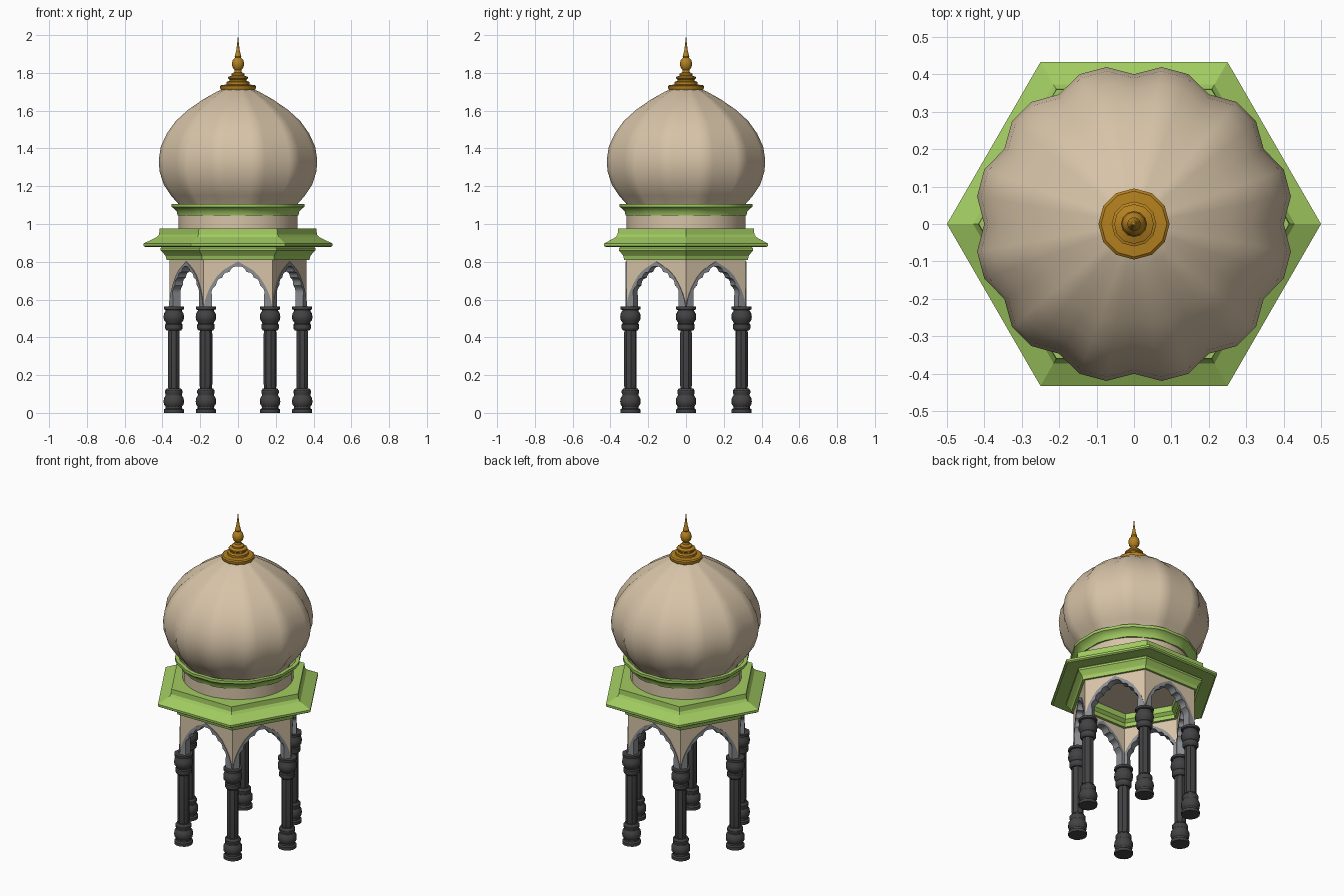
import bpy, bmesh, math
from mathutils import Vector

if "Cube" in bpy.data.objects:
    bpy.data.objects.remove(bpy.data.objects["Cube"])

def material(name, rgb):
    m = bpy.data.materials.new(name)
    m.diffuse_color = (*rgb, 1)
    m.use_nodes = True
    m.node_tree.nodes["Principled BSDF"].inputs["Base Color"].default_value = m.diffuse_color
    return m

SAND = material("sandstone", (0.68, 0.55, 0.39))
GREEN = material("green_trim", (0.36, 0.60, 0.12))
GREY = material("arch_grey", (0.26, 0.27, 0.29))
DARK = material("column_dark_grey", (0.055, 0.055, 0.058))
GOLD = material("finial_gold", (0.46, 0.22, 0.014))

def finish(name, bm, mat, angle=32):
    bmesh.ops.remove_doubles(bm, verts=bm.verts, dist=1e-5)
    bmesh.ops.recalc_face_normals(bm, faces=bm.faces)
    me = bpy.data.meshes.new(name)
    bm.to_mesh(me)
    bm.free()
    me.materials.append(mat)
    for p in me.polygons:
        p.use_smooth = True
    me.set_sharp_from_angle(angle=math.radians(angle))
    ob = bpy.data.objects.new(name, me)
    bpy.context.collection.objects.link(ob)
    return ob

def lathe(name, profile, segs, mat, at=(0, 0), closed=False, phase=0.0,
          lobe=lambda k: 1.0, angle=32):
    """Spin an (r, z) profile; closed joins its last point to its first."""
    bm = bmesh.new()
    rings = []
    for r, z in profile:
        ring = []
        for k in range(segs):
            a = phase + 2 * math.pi * k / segs
            q = r * lobe(k)
            ring.append(bm.verts.new((at[0] + q * math.cos(a), at[1] + q * math.sin(a), z)))
        rings.append(ring)
    pairs = list(zip(rings, rings[1:]))
    if closed:
        pairs.append((rings[-1], rings[0]))
    for p, q in pairs:
        for k in range(segs):
            n = (k + 1) % segs
            bm.faces.new((p[k], p[n], q[n], q[k]))
    return finish(name, bm, mat, angle)

# six turned columns with octagonal shafts
BASE = [(0, 0), (.053, 0), (.053, .018), (.044, .024), (.044, .034), (.052, .045), (.054, .06),
        (.052, .078), (.043, .092), (.043, .1), (.046, .105), (.046, .118), (.038, .13), (0, .13)]
CAP = [(0, .435), (.038, .435), (.046, .447), (.046, .468), (.041, .474), (.043, .48), (.052, .492),
       (.054, .508), (.052, .525), (.043, .54), (.043, .545), (.053, .548), (.053, .562), (0, .562)]
for i in range(6):
    a = math.radians(60 * i)
    c = (.34 * math.cos(a), .34 * math.sin(a))
    lathe(f"column_base_{i}", BASE, 16, DARK, c)
    lathe(f"column_capital_{i}", CAP, 16, DARK, c)
    lathe(f"column_shaft_{i}", [(.03, .12), (.034, .15), (.034, .42), (.03, .445)], 8, DARK, c,
          phase=a + math.pi / 8)

# scalloped arch curves, right half then mirrored
def scalloped():
    tips = [(.138, .62), (.116, .675), (.083, .716), (.045, .745), (0, .776)]
    pts = [(.138, .56)]
    for (u0, z0), (u1, z1) in zip(tips, tips[1:]):
        d = Vector((u1 - u0, z1 - z0))
        n = Vector((d.y, -d.x)).normalized() * .011
        for s in range(5):
            t = s / 5
            h = math.sin(math.pi * t)
            pts.append((u0 + d.x * t + n.x * h, z0 + d.y * t + n.y * h))
    return pts + [tips[-1]]

def resample(path, n):
    d = [0]
    for p, q in zip(path, path[1:]):
        d.append(d[-1] + math.dist(p, q))
    out = []
    for i in range(n):
        s = d[-1] * i / (n - 1)
        j = next((j for j in range(len(path) - 1) if s <= d[j + 1] + 1e-9))
        t = (s - d[j]) / (d[j + 1] - d[j])
        out.append(tuple(a + (b - a) * t for a, b in zip(path[j], path[j + 1])))
    return out

def mirrored(half):
    return half + [(-u, z) for u, z in reversed(half[:-1])]

inner_half = scalloped()
outer_half = resample([(.182, .56), (.174, .6), (.16, .64), (.14, .68), (.108, .728),
                       (.075, .758), (.035, .782), (0, .802)], len(inner_half))
inner, outer = mirrored(inner_half), mirrored(outer_half)
top = [(u, .815) for u, z in outer]

def wall_strip(name, A, B, near, far, angle, mat):
    """Solid band between two curves on one side of the hexagon, mitred at its ends."""
    bm = bmesh.new()
    ca, sa = math.cos(angle), math.sin(angle)
    def row(curve, d):
        lim = d * math.tan(math.pi / 6)
        vs = []
        for u, z in curve:
            u = max(-lim, min(lim, u))
            vs.append(bm.verts.new((d * ca - u * sa, d * sa + u * ca, z)))
        return vs
    loops = [row(A, far), row(B, far), row(B, near), row(A, near)]
    for j in range(4):
        p, q = loops[j], loops[(j + 1) % 4]
        for k in range(len(A) - 1):
            bm.faces.new((p[k], p[k + 1], q[k + 1], q[k]))
    for e in (0, -1):
        bm.faces.new([l[e] for l in loops])
    finish(name, bm, mat, 25)

for i in range(6):
    a = math.radians(30 + 60 * i)
    wall_strip(f"arch_panel_{i}", outer, top, .275, .315, a, SAND)
    wall_strip(f"arch_trim_{i}", inner, outer, .271, .319, a, GREY)

# hexagonal cornice with wide eaves, and the ceiling inside
lathe("cornice", [(.30, .81), (.378, .81), (.383, .83), (.395, .845), (.41, .86), (.41, .872),
                  (.40, .88), (.49, .878), (.50, .884), (.50, .897), (.485, .904), (.43, .93),
                  (.418, .945), (.415, .975), (.28, .975), (.28, .85), (.30, .835)],
      6, GREEN, closed=True, angle=15)
lathe("ceiling", [(0, .885), (.29, .885), (.29, .9), (0, .9)], 6, SAND)

# drum, cup ring and lobed dome
lathe("drum", [(0, .96), (.315, .96), (.315, 1.06), (0, 1.06)], 36, SAND)
lathe("dome_ring", [(.29, 1.045), (.325, 1.045), (.329, 1.065), (.348, 1.085), (.358, 1.09),
                    (.358, 1.107), (.335, 1.107), (.31, 1.07)], 36, GREEN, closed=True,
      lobe=lambda k: .98 if k % 3 == 0 else 1)
lathe("dome", [(.29, 1.05), (.315, 1.10), (.36, 1.15), (.40, 1.21), (.422, 1.28), (.426, 1.34),
               (.415, 1.41), (.382, 1.48), (.335, 1.545), (.268, 1.605), (.19, 1.658),
               (.115, 1.70), (.06, 1.722), (0, 1.725)], 36, SAND,
      lobe=lambda k: .94 if k % 3 == 0 else 1, angle=40)

# stepped gold finial
lathe("finial", [(0, 1.71), (.09, 1.71), (.095, 1.718), (.095, 1.73), (.088, 1.736), (.06, 1.738),
                 (.06, 1.752), (.046, 1.757), (.046, 1.765), (.053, 1.77), (.053, 1.778),
                 (.035, 1.785), (.035, 1.795), (.02, 1.803), (.018, 1.815), (.028, 1.828),
                 (.033, 1.848), (.028, 1.868), (.015, 1.882), (.018, 1.888), (.014, 1.90),
                 (.009, 1.92), (.004, 1.96), (0, 2.0)], 12, GOLD)
